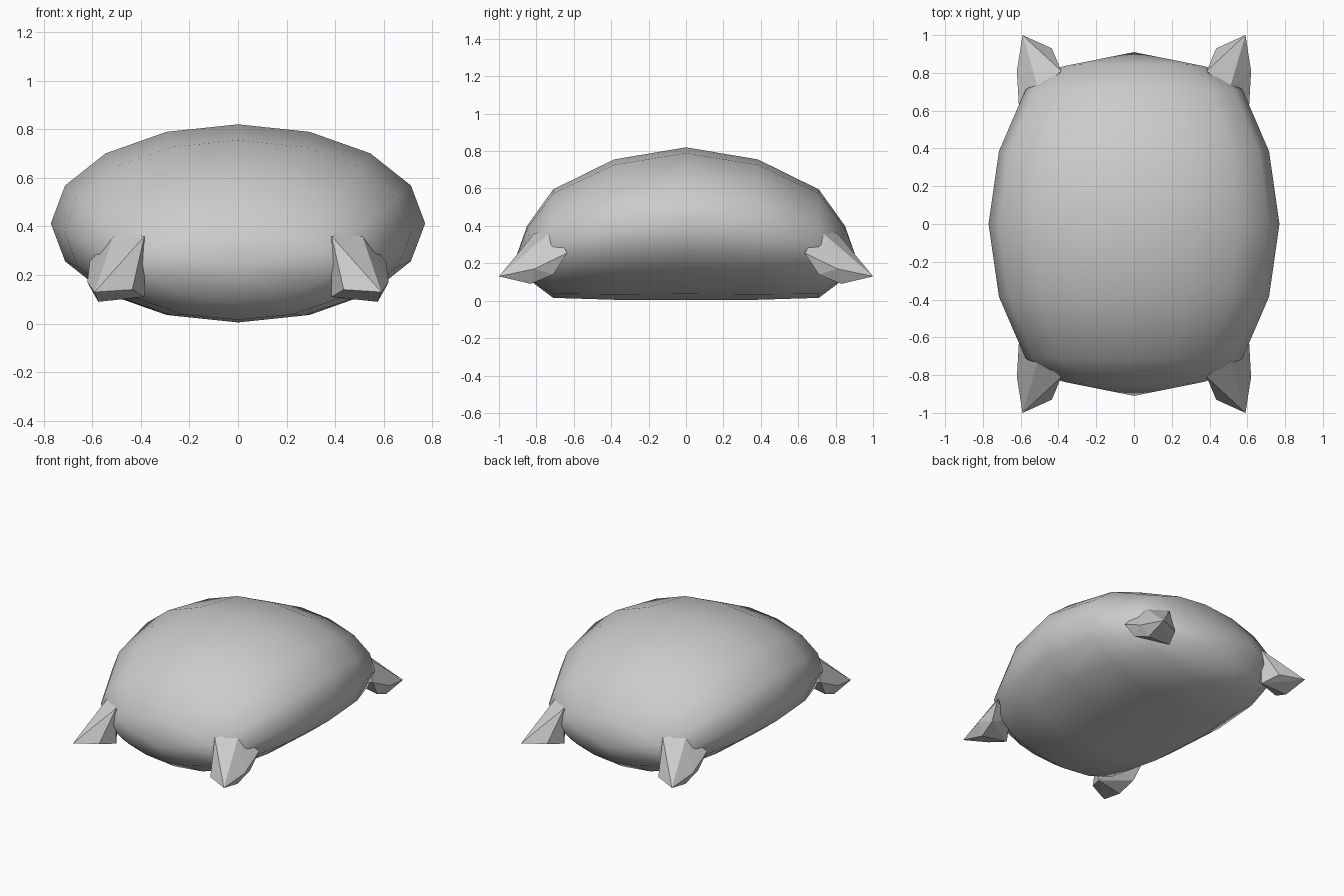
import bpy, bmesh, math

cube = bpy.data.objects.get("Cube")
if cube:
    bpy.data.objects.remove(cube, do_unlink=True)

grey = bpy.data.materials.new("plain grey")
grey.use_nodes = True
GREY = (0.6, 0.6, 0.6, 1)
grey.diffuse_color = GREY
grey.node_tree.nodes["Principled BSDF"].inputs["Base Color"].default_value = GREY


def make_object(name, bm, smooth):
    bmesh.ops.recalc_face_normals(bm, faces=bm.faces)
    for face in bm.faces:
        face.smooth = smooth
    mesh = bpy.data.meshes.new(name)
    bm.to_mesh(mesh)
    bm.free()
    mesh.materials.append(grey)
    obj = bpy.data.objects.new(name, mesh)
    bpy.context.collection.objects.link(obj)
    return obj


# Domed body: elliptical rings along y, drooping toward both ends
SIDES = 16
half = [(0.83, 0.39, 0.09, 0.40), (0.71, 0.575, 0.015, 0.595),
        (0.385, 0.715, 0.005, 0.755)]  # y, half width, bottom, top
stations = [(-y, w, b, t) for y, w, b, t in half]
stations += [(0, 0.77, 0.005, 0.82)] + half[::-1]

bm = bmesh.new()
rings = []
for y, w, low, high in stations:
    ring = []
    for i in range(SIDES):
        a = 2 * math.pi * i / SIDES
        lean = 0.02 * math.sin(a) if abs(y) > 0.8 else 0
        ring.append(bm.verts.new((w * math.cos(a),
                                  y + math.copysign(lean, y * lean),
                                  (low + high) / 2 + (high - low) / 2 * math.sin(a))))
    rings.append(ring)
for r0, r1 in zip(rings, rings[1:]):
    for i in range(SIDES):
        j = (i + 1) % SIDES
        bm.faces.new((r0[i], r0[j], r1[j], r1[i]))
for ring, y in ((rings[0], -0.91), (rings[-1], 0.91)):
    pole = bm.verts.new((0, y, 0.23))
    for i in range(SIDES):
        bm.faces.new((ring[i], ring[(i + 1) % SIDES], pole))
make_object("body", bm, True)

# Four faceted pointed feet, mirrored to each corner
foot = [(0.59, 1.0, 0.13), (0.505, 0.71, 0.38), (0.61, 0.635, 0.255),
        (0.62, 0.81, 0.17), (0.435, 0.93, 0.14), (0.385, 0.81, 0.36),
        (0.575, 0.83, 0.09), (0.385, 0.81, 0.11), (0.59, 0.71, 0.14),
        (0.45, 0.7, 0.2)]
for end, sy in (("front", -1), ("back", 1)):
    for side, sx in (("left", 1), ("right", -1)):
        bm = bmesh.new()
        for x, y, z in foot:
            bm.verts.new((sx * x, sy * y, z))
        bmesh.ops.convex_hull(bm, input=bm.verts)
        make_object(f"{end}_{side}_foot", bm, False)
